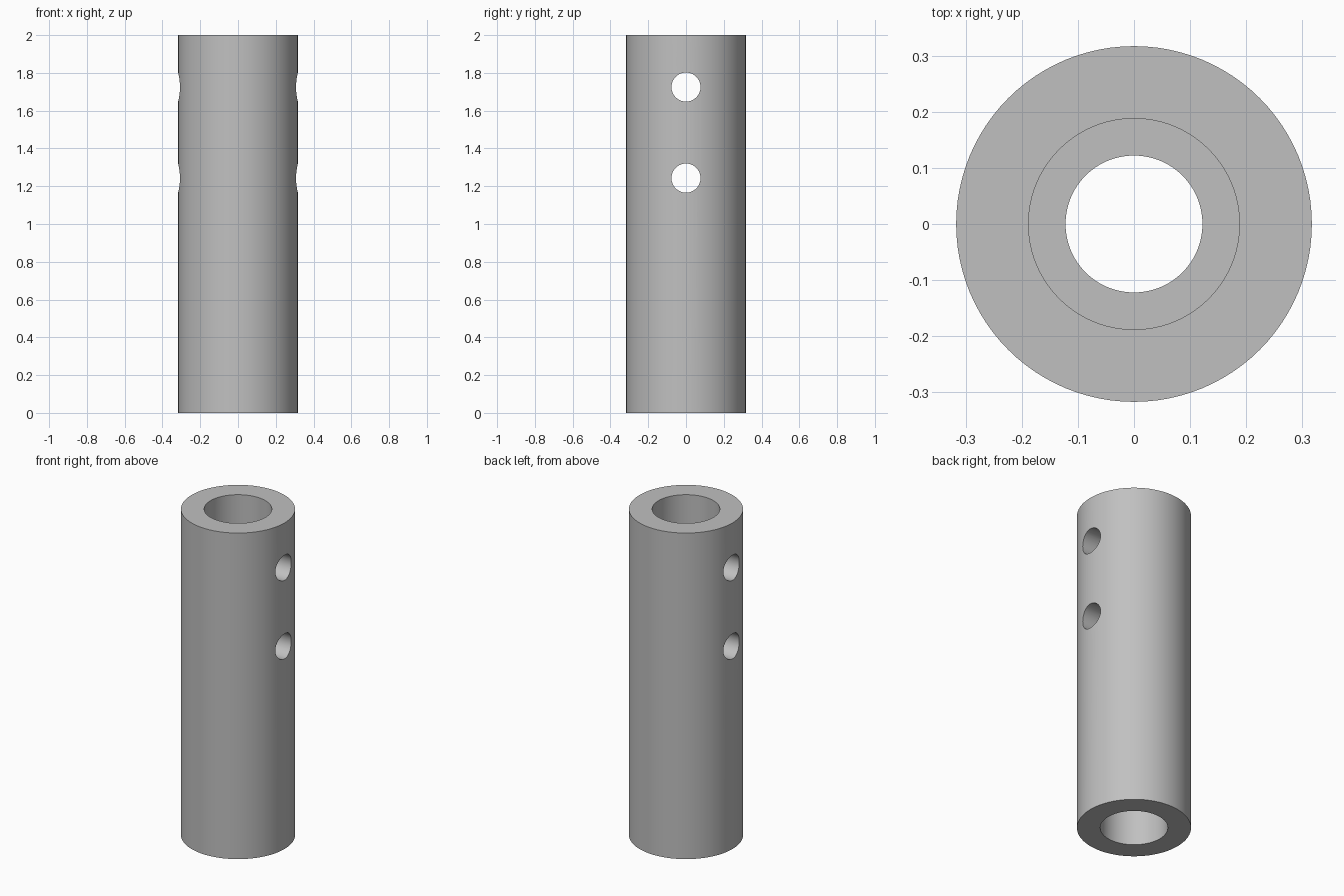
import bpy, bmesh, math

if "Cube" in bpy.data.objects:
    bpy.data.objects.remove(bpy.data.objects["Cube"])

SEG = 96
R_OUT, R_BORE, R_NECK = 0.317, 0.188, 0.122
LEDGE_LOW, LEDGE_TOP = 0.87, 0.97

steel = bpy.data.materials.new("grey steel")
steel.diffuse_color = (0.53, 0.53, 0.53, 1)
steel.use_nodes = True
steel.node_tree.nodes["Principled BSDF"].inputs["Base Color"].default_value = steel.diffuse_color

# Sleeve: closed wall profile (radius, height) spun around the z axis
profile = [(R_OUT, 0), (R_OUT, 2), (R_BORE, 2), (R_BORE, LEDGE_TOP),
           (R_NECK, LEDGE_TOP), (R_NECK, LEDGE_LOW), (R_BORE, LEDGE_LOW), (R_BORE, 0)]
bm = bmesh.new()
rings = []
for i in range(SEG):
    a = 2 * math.pi * i / SEG
    rings.append([bm.verts.new((r * math.cos(a), r * math.sin(a), z)) for r, z in profile])
for i in range(SEG):
    a, b = rings[i], rings[(i + 1) % SEG]
    for j in range(len(profile)):
        k = (j + 1) % len(profile)
        bm.faces.new((a[j], b[j], b[k], a[k]))
bmesh.ops.recalc_face_normals(bm, faces=bm.faces)
mesh = bpy.data.meshes.new("sleeve")
bm.to_mesh(mesh)
bm.free()
sleeve = bpy.data.objects.new("sleeve", mesh)
bpy.context.collection.objects.link(sleeve)
mesh.materials.append(steel)

# Two cross holes drilled right through along x
for z in (1.725, 1.243):
    bpy.ops.mesh.primitive_cylinder_add(vertices=48, radius=0.077, depth=1,
                                        location=(0, 0, z), rotation=(0, math.pi / 2, 0))
    drill = bpy.context.object
    drill.name = "hole_cutter"
    drill.data.materials.append(steel)
    cut = sleeve.modifiers.new("cross hole", 'BOOLEAN')
    cut.operation = 'DIFFERENCE'
    cut.solver = 'EXACT'
    cut.object = drill
    bpy.ops.object.select_all(action='DESELECT')
    sleeve.select_set(True)
    bpy.context.view_layer.objects.active = sleeve
    bpy.ops.object.modifier_apply(modifier=cut.name)
    bpy.data.objects.remove(drill)

bpy.ops.object.shade_smooth_by_angle(angle=math.radians(30))
